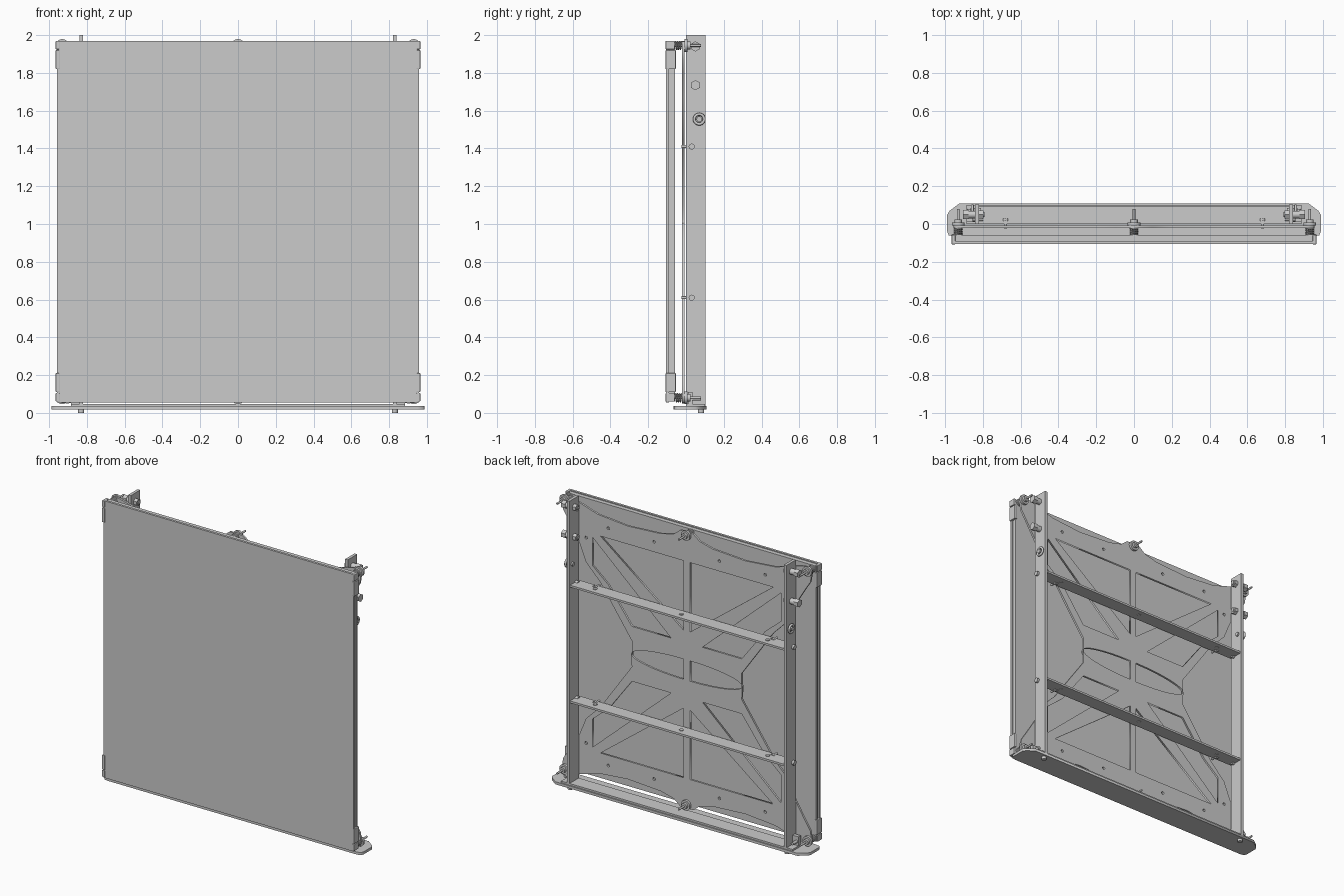
import bpy, bmesh, math
from mathutils import Vector

if "Cube" in bpy.data.objects:
    bpy.data.objects.remove(bpy.data.objects["Cube"])

def box(name, x0, x1, y0, y1, z0, z1, bevel=0):
    bpy.ops.mesh.primitive_cube_add(size=1, location=((x0+x1)/2, (y0+y1)/2, (z0+z1)/2))
    o = bpy.context.object
    o.name = name
    o.scale = (x1-x0, y1-y0, z1-z0)
    bpy.ops.object.transform_apply(location=False, rotation=False, scale=True)
    if bevel:
        m = o.modifiers.new("bevel", 'BEVEL')
        m.width, m.segments = bevel, 2
    return o

def rod(name, a, b, r, sides=20):
    a, b = Vector(a), Vector(b)
    d = b - a
    bpy.ops.mesh.primitive_cylinder_add(vertices=sides, radius=r, depth=d.length, location=(a+b)/2)
    o = bpy.context.object
    o.name = name
    o.rotation_euler = d.to_track_quat('Z', 'Y').to_euler()
    if sides > 8:
        bpy.ops.object.shade_smooth_by_angle(angle=math.radians(40))
    return o

def sheet(name, loops, thick, loc, rot):
    """Flat sheet from an outline followed by hole outlines."""
    c = bpy.data.curves.new(name, 'CURVE')
    c.dimensions, c.fill_mode, c.extrude = '2D', 'BOTH', thick/2
    for pts in loops:
        s = c.splines.new('POLY')
        s.points.add(len(pts)-1)
        for p, q in zip(s.points, pts):
            p.co = (q[0], q[1], 0, 1)
        s.use_cyclic_u = True
    o = bpy.data.objects.new(name, c)
    bpy.context.collection.objects.link(o)
    o.location, o.rotation_euler = loc, rot
    bpy.ops.object.select_all(action='DESELECT')
    o.select_set(True)
    bpy.context.view_layer.objects.active = o
    bpy.ops.object.convert(target='MESH')
    return o

def spring(name, x, z, y0, y1, r=0.021, wire=0.004, turns=3.5):
    c = bpy.data.curves.new(name, 'CURVE')
    c.dimensions, c.bevel_depth, c.bevel_resolution, c.use_fill_caps = '3D', wire, 1, True
    s = c.splines.new('POLY')
    n = 64
    s.points.add(n)
    for i, p in enumerate(s.points):
        a = 2*math.pi*turns*i/n
        p.co = (x + r*math.cos(a), y0 + (y1-y0)*i/n, z + r*math.sin(a), 1)
    o = bpy.data.objects.new(name, c)
    bpy.context.collection.objects.link(o)

# Front plate: glass sheet over heater plate, with thin backing
box("glass_sheet", -.957, .957, -.105, -.089, .055, 1.97)
box("heater_plate", -.95, .95, -.087, -.07, .06, 1.965)
box("heater_core", -.945, .945, -.09, -.066, .065, 1.96)
box("insulation_sheet", -.955, .955, -.07, -.058, .06, 1.965)

# Corner clips gripping the plate edges
for s in (-1, 1):
    for z0, z1, e0, e1 in ((.11, .21, .06, .105), (1.82, 1.92, 1.925, 1.97)):
        xa, xb = sorted((s*.945, s*.965))
        box("plate_clip", xa, xb, -.108, -.054, z0, z1, .003)
        box("clip_cap", xa, xb, -.108, -.06, e0, e1, .003)

# Carrier sheet with notched sides, scalloped ends and lightening holes
top = [(0, 1.965), (.05, 1.965), (.1, 1.925), (.2, 1.9), (.45, 1.885), (.68, 1.905),
       (.84, 1.955), (.9, 1.97), (.945, 1.965), (.955, 1.93), (.945, 1.87), (.9, 1.8),
       (.82, 1.67), (.77, 1.55), (.66, 1.44), (.42, 1.1)]
right = top + [(x, 2.02-z) for x, z in reversed(top)]
outline = right + [(-x, z) for x, z in reversed(right[1:-1])]
holes = []
tri = [(.025, 1.76), (.66, 1.76), (.025, 1.28)]
trap = [(.12, 1.2), (.42, 1.2), (.6, 1.44), (.72, 1.54), (.72, 1.735)]
oval = [(.025 + .4*math.sin(math.pi*i/16), 1.01 + .07*math.cos(math.pi*i/16)) for i in range(17)]
for sx in (-1, 1):
    for h in (tri, trap):
        holes.append([(sx*x, z) for x, z in h])
        holes.append([(sx*x, 2.02-z) for x, z in h])
    holes.append([(sx*x, z) for x, z in oval])
for x, z in ((.25, 1.83), (.6, 1.83), (.77, 1.72)):
    for sx in (-1, 1):
        for zz in (z, 2.02-z):
            holes.append([(sx*x + .01*math.cos(a*math.pi/6), zz + .01*math.sin(a*math.pi/6)) for a in range(12)])
sheet("carrier_sheet", [outline] + holes, .014, (0, -.015, 0), (math.pi/2, 0, 0))

# Levelling springs, screws and thumb nuts
for x in (-.93, 0, .93):
    for z in (.08, 1.945):
        spring("level_spring", x, z, -.058, -.022)
        rod("level_screw", (x, -.06, z), (x, .08, z), .007, 12)
        rod("thumb_nut", (x, -.008, z), (x, .008, z), .034, 24)
        rod("nut_collar", (x, .008, z), (x, .025, z), .02)

# Base plate with cut rear corners, plus frame rail on it
half = [(.95, -.065), (.98, -.06), (.988, -.04), (.988, .05), (.975, .07), (.925, .108)]
sheet("base_plate", [half + [(-x, y) for x, y in reversed(half)]], .018, (0, 0, .027), (0, 0, 0))
box("base_rail", -.885, .885, 0, .1, .036, .048)

for s in (-1, 1):
    # Uprights
    xa, xb = sorted((s*.82, s*.84))
    box("upright", xa, xb, 0, .102, .036, 2.0)
    # Foot bolts
    rod("foot_bolt", (s*.83, .08, 0), (s*.83, .08, .02), .016, 16)
    # Large hex bolts with washers and nuts
    for z in (1.735, 1.94):
        rod("bolt_shank", (s*.79, .05, z), (s*.9, .05, z), .013, 16)
        rod("bolt_head", (s*.875, .05, z), (s*.905, .05, z), .027, 6)
        rod("bolt_sleeve", (s*.84, .05, z), (s*.875, .05, z), .02)
        rod("bolt_nut", (s*.795, .05, z), (s*.82, .05, z), .024, 6)
    # Cable ring
    bpy.ops.mesh.primitive_torus_add(major_radius=.026, minor_radius=.008, major_segments=28, minor_segments=8,
                                     location=(s*.855, .07, 1.555), rotation=(0, math.pi/2, 0))
    bpy.context.object.name = "cable_ring"
    bpy.ops.object.shade_smooth_by_angle(angle=math.radians(60))
    rod("ring_bolt", (s*.81, .07, 1.555), (s*.865, .07, 1.555), .014, 16)
    # Crossbar end screws and carrier screws
    for z in (.61, 1.41):
        rod("bar_screw", (s*.8, .03, z), (s*.855, .03, z), .016, 12)
        rod("carrier_screw", (s*.68, -.025, z), (s*.68, .03, z), .008, 12)
        rod("carrier_screw_head", (s*.68, .015, z), (s*.68, .03, z), .016, 12)
        rod("bar_rivet", (s*.66, .05, z-.01), (s*.66, .05, z+.012), .014, 12)
    # Bottom spring arm screw and foot block
    rod("foot_screw", (s*.87, .03, .075), (s*.87, .08, .075), .01, 12)
    xa, xb = sorted((s*.84, s*.885))
    box("foot_block", xa, xb, .01, .035, .048, .11)

# Crossbars
for z in (.61, 1.41):
    box("crossbar", -.82, .82, 0, .095, z-.007, z+.007)
    rod("bar_rivet", (0, .05, z-.01), (0, .05, z+.012), .014, 12)
